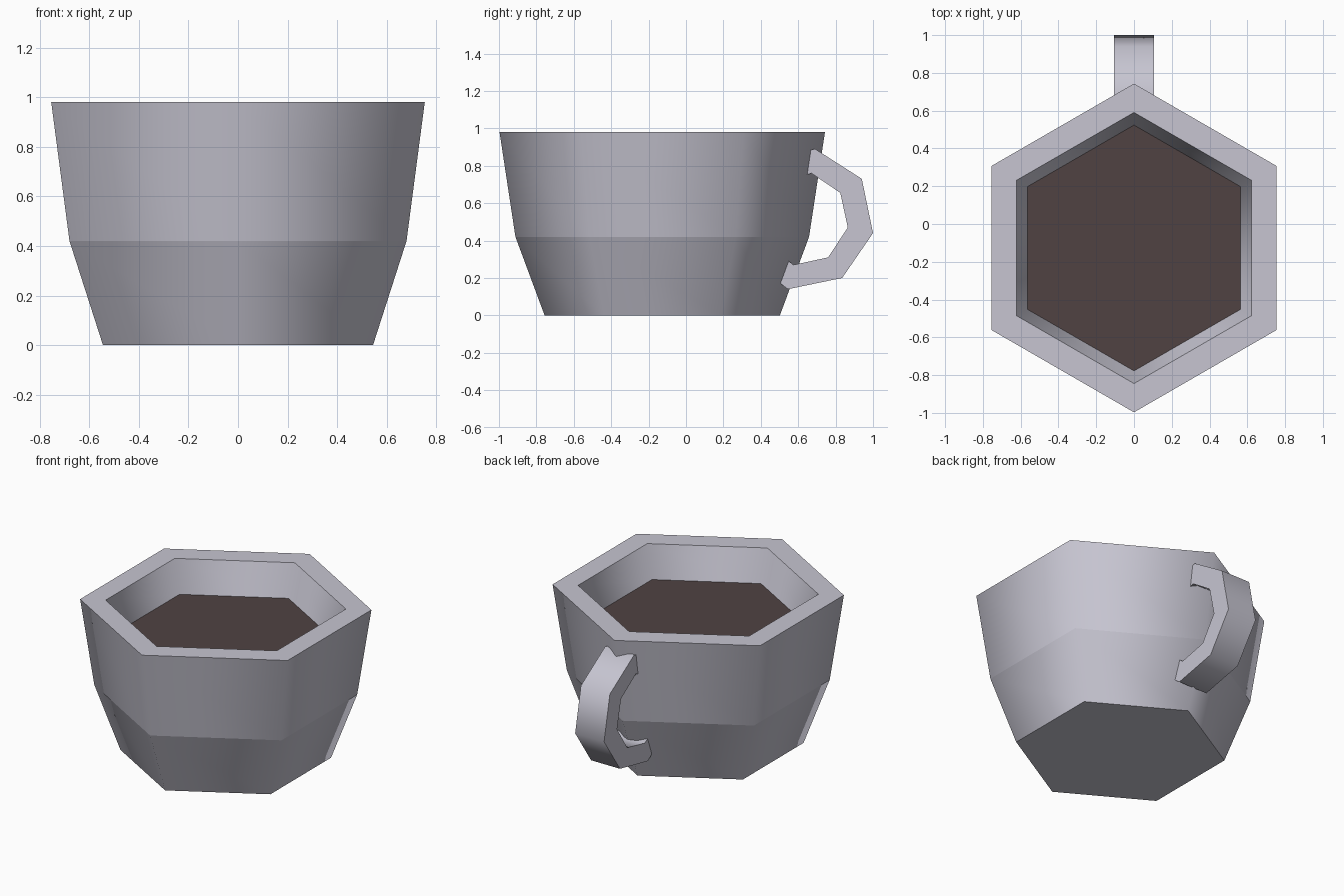
import bpy, bmesh, math

if "Cube" in bpy.data.objects:
    bpy.data.objects.remove(bpy.data.objects["Cube"])

CY = -0.127  # cup axis offset in y; the handle takes up the rest


def material(name, rgb):
    m = bpy.data.materials.new(name)
    m.diffuse_color = (*rgb, 1.0)
    m.use_nodes = True
    m.node_tree.nodes["Principled BSDF"].inputs["Base Color"].default_value = m.diffuse_color
    return m


ceramic = material("pale grey ceramic", (0.57, 0.56, 0.64))
coffee = material("dark coffee", (0.08, 0.055, 0.055))


def finish(name, bm, mat, is_sharp):
    """Smooth faces, with hard edges chosen by a rule."""
    bmesh.ops.recalc_face_normals(bm, faces=bm.faces)
    for f in bm.faces:
        f.smooth = True
    for e in bm.edges:
        a, b = (v.co for v in e.verts)
        e.smooth = not is_sharp(a, b)
    mesh = bpy.data.meshes.new(name)
    bm.to_mesh(mesh)
    bm.free()
    mesh.materials.append(mat)
    obj = bpy.data.objects.new(name, mesh)
    bpy.context.collection.objects.link(obj)
    return obj


def hex_ring(bm, r, z):
    return [bm.verts.new((r * math.sin(i * math.pi / 3),
                          CY + r * math.cos(i * math.pi / 3), z)) for i in range(6)]


def level(a, b):
    return abs(a.z - b.z) < 1e-4


# Cup: hexagonal rings up the outside, over the rim and down the inside
bm = bmesh.new()
profile = [(0.629, 0.0), (0.785, 0.42), (0.87, 0.98),
           (0.7175, 0.98), (0.65, 0.77), (0.50, 0.10)]
rings = [hex_ring(bm, r, z) for r, z in profile]
for lo, hi in zip(rings, rings[1:]):
    for i in range(6):
        j = (i + 1) % 6
        bm.faces.new((lo[i], lo[j], hi[j], hi[i]))
bm.faces.new(rings[0])
bm.faces.new(rings[-1])
finish("cup", bm, ceramic, level)

# Coffee surface
bm = bmesh.new()
bm.faces.new(hex_ring(bm, 0.652, 0.772)[::-1])
coffee_obj = finish("coffee", bm, coffee, level)
if coffee_obj.data.polygons[0].normal.z < 0:
    coffee_obj.data.flip_normals()

# Handle: matching outer and inner outlines (y, z), extruded across x
outer = [(0.60, 0.872), (0.69, 0.89), (0.94, 0.73), (1.0, 0.44),
         (0.835, 0.20), (0.545, 0.14), (0.44, 0.22)]
inner = [(0.59, 0.73), (0.67, 0.76), (0.825, 0.655), (0.865, 0.47),
         (0.76, 0.31), (0.575, 0.27), (0.49, 0.335)]
bm = bmesh.new()
sections = []
for (oy, oz), (iy, iz) in zip(outer, inner):
    sections.append([bm.verts.new(p) for p in (
        (-0.105, oy, oz), (0.105, oy, oz), (0.105, iy, iz), (-0.105, iy, iz))])
for a, b in zip(sections, sections[1:]):
    for i in range(4):
        j = (i + 1) % 4
        bm.faces.new((a[i], a[j], b[j], b[i]))
bm.faces.new(sections[0])
bm.faces.new(sections[-1])
finish("handle", bm, ceramic, lambda a, b: abs(a.x - b.x) < 1e-4)
